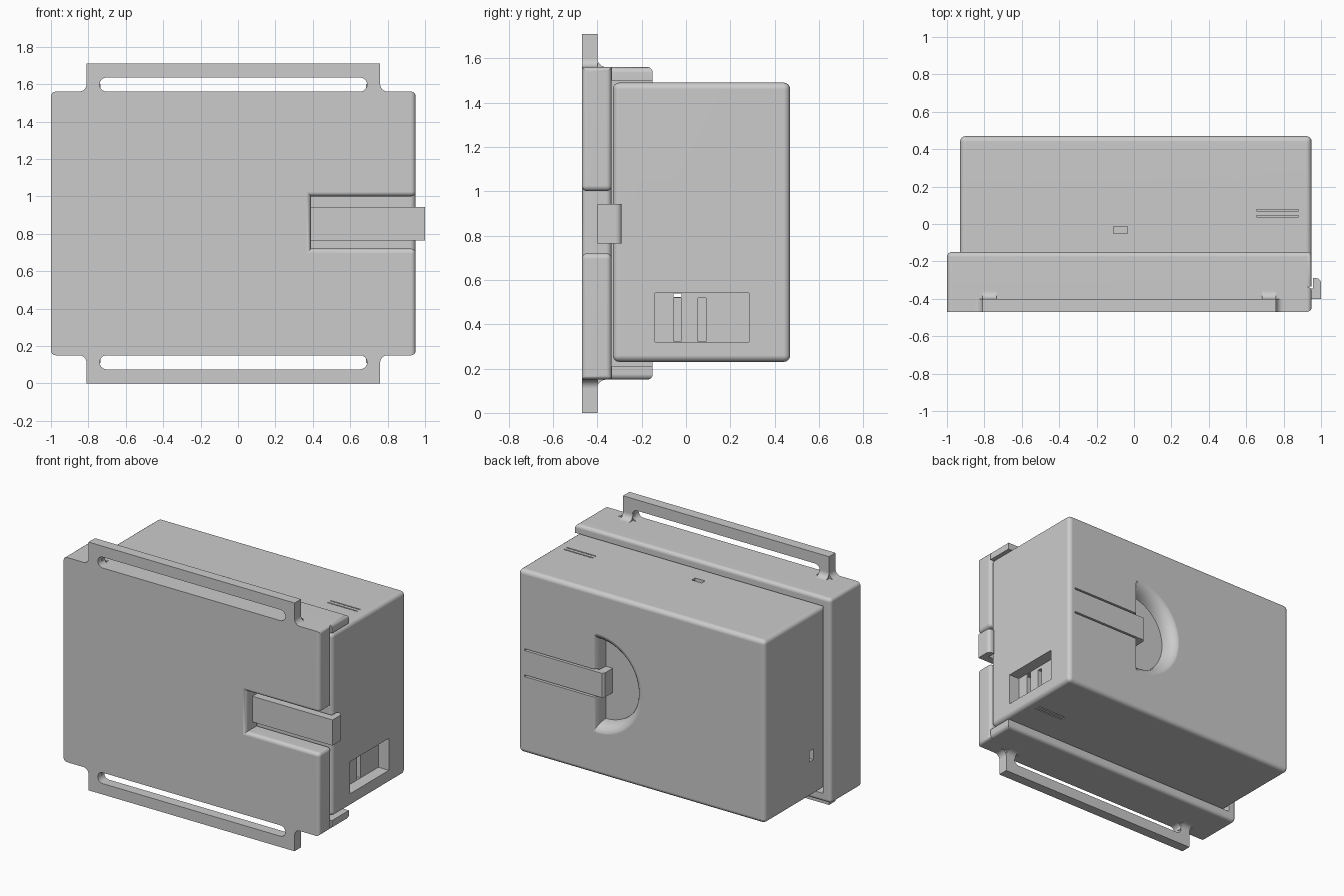
import bpy, bmesh, math
from mathutils import Vector

if "Cube" in bpy.data.objects:
    bpy.data.objects.remove(bpy.data.objects["Cube"])

grey = bpy.data.materials.new("light_grey")
grey.diffuse_color = (0.6, 0.6, 0.6, 1)
grey.use_nodes = True
grey.node_tree.nodes["Principled BSDF"].inputs["Base Color"].default_value = grey.diffuse_color


def finish(name, bm):
    bmesh.ops.recalc_face_normals(bm, faces=bm.faces)
    me = bpy.data.meshes.new(name)
    bm.to_mesh(me)
    bm.free()
    me.materials.append(grey)
    ob = bpy.data.objects.new(name, me)
    bpy.context.collection.objects.link(ob)
    return ob


def activate(ob):
    bpy.ops.object.select_all(action='DESELECT')
    ob.select_set(True)
    bpy.context.view_layer.objects.active = ob


def smooth(ob):
    activate(ob)
    bpy.ops.object.shade_smooth_by_angle(angle=math.radians(32))
    ob.modifiers.new("even_normals", 'WEIGHTED_NORMAL').keep_sharp = True


def prism(pts, axis, a, b):
    """Extrude a 2D outline along an axis (0=x, 1=y, 2=z) from a to b."""
    bm = bmesh.new()

    def put(p, t):
        c = list(p)
        c.insert(axis, t)
        return bm.verts.new(c)
    lo = [put(p, a) for p in pts]
    hi = [put(p, b) for p in pts]
    bm.faces.new(lo)
    bm.faces.new(hi[::-1])
    n = len(pts)
    for i in range(n):
        bm.faces.new((lo[i], hi[i], hi[(i + 1) % n], lo[(i + 1) % n]))
    bmesh.ops.recalc_face_normals(bm, faces=bm.faces)
    return bm


def block(x0, x1, y0, y1, z0, z1):
    return prism([(x0, z0), (x1, z0), (x1, z1), (x0, z1)], 1, y0, y1)


def round_edges(bm, rule, width, segments=4):
    edges = []
    for e in bm.edges:
        mid = (e.verts[0].co + e.verts[1].co) / 2
        d = e.verts[1].co - e.verts[0].co
        if rule(mid, abs(d.y) > 0.9 * d.length):
            edges.append(e)
    bmesh.ops.bevel(bm, geom=edges, offset=width, segments=segments,
                    profile=0.5, affect='EDGES', clamp_overlap=True)


def cut(ob, bm):
    tool = finish("cutter", bm)
    tool.hide_render = True
    m = ob.modifiers.new("cut", 'BOOLEAN')
    m.operation, m.solver, m.object = 'DIFFERENCE', 'EXACT', tool
    activate(ob)
    bpy.ops.object.modifier_apply(modifier=m.name)
    bpy.data.objects.remove(tool)


def arc(cx, cz, r, a0, a1, n=8):
    return [(cx + r * math.cos(math.radians(a0 + (a1 - a0) * i / n)),
             cz + r * math.sin(math.radians(a0 + (a1 - a0) * i / n))) for i in range(n + 1)]


def near(a, b):
    return abs(a - b) < 1e-3


def outer(m):
    return near(m.z, 0.15) or near(m.z, 1.56) or near(m.x, -1)


# main enclosure
bm = block(-0.93, 0.95, -0.33, 0.47, 0.23, 1.49)
round_edges(bm, lambda m, along: True, 0.03)
case = finish("case", bm)

# thumb recess on the back: half disc with a flared rim
bm = bmesh.new()
rings = []
levels = [(math.radians(15 * i), 0.0) for i in range(7)] + [(math.pi / 2, 0.02)]
for a, extra in levels:
    flare = 1 - math.cos(a)
    r, xf = 0.28 + 0.07 * flare, 0.35 + 0.03 * flare
    y = 0.37 + 0.101 * math.sin(a) + extra
    ring = [(xf, 0.86 + r)] + arc(0.35, 0.86, r, 90, 270, 36) + [(xf + 0.0, 0.86 - r)]
    ring[0] = (xf + 0.001, 0.86 + r)
    ring[-1] = (xf + 0.001, 0.86 - r)
    rings.append([bm.verts.new((x, y, z)) for x, z in ring])
for p, q in zip(rings, rings[1:]):
    for i in range(len(p)):
        j = (i + 1) % len(p)
        bm.faces.new((p[i], p[j], q[j], q[i]))
bm.faces.new(rings[0])
bm.faces.new(rings[-1][::-1])
cut(case, bm)

# back latch slits, side window and its inner slots, small vents
cuts = [(0.36, 0.90, 0.37, 0.5, z - 0.006, z + 0.006) for z in (0.765, 0.945)]
cuts += [(0.87, 1.0, -0.14, 0.285, 0.32, 0.54),
         (0.83, 0.88, -0.055, -0.022, 0.322, 0.518),
         (0.83, 0.88, 0.055, 0.09, 0.322, 0.518),
         (-0.9, 0.88, -0.056, -0.02, 0.522, 0.538),
         (-1.0, -0.88, -0.058, -0.018, 0.475, 0.55),
         (-0.11, -0.035, -0.05, -0.013, 1.44, 1.6)]
for y in (0.042, 0.073):
    for z in (0.2, 1.46):
        cuts.append((0.655, 0.88, y - 0.004, y + 0.004, z, z + 0.06))
for c in cuts:
    cut(case, block(*c))
smooth(case)

# back latch tip reaching over the recess
bm = prism([(0.42, 0.37), (0.30, 0.37), (0.30, 0.455), (0.312, 0.47), (0.42, 0.47)],
           2, 0.771, 0.939)
smooth(finish("back_latch_tip", bm))

# bracket front plate with the latch notch
bm = prism([(-1, 0.15), (0.95, 0.15), (0.95, 0.72), (0.39, 0.72),
            (0.39, 1.0), (0.95, 1.0), (0.95, 1.56), (-1, 1.56)], 1, -0.47, -0.335)
round_edges(bm, lambda m, along: (not near(m.x, 0.39)) if along else not outer(m), 0.025)
smooth(finish("bracket_plate", bm))

# bracket walls on three sides, open on the right
bm = prism([(0.95, 0.15), (-1, 0.15), (-1, 1.56), (0.95, 1.56),
            (0.95, 1.50), (-0.94, 1.50), (-0.94, 0.21), (0.95, 0.21)], 1, -0.335, -0.15)
round_edges(bm, lambda m, along: outer(m) and (along or near(m.y, -0.15)), 0.025)
smooth(finish("bracket_walls", bm))

# strap loops at the top and bottom
loop = arc(-0.85, 1.60, 0.04, -90, 0) + [(-0.81, 1.71), (0.76, 1.71)]
loop += arc(0.80, 1.60, 0.04, 180, 270)
loop += arc(0.6525, 1.5975, 0.0375, -90, 90, 12)
loop += arc(-0.7025, 1.5975, 0.0375, 90, 270, 12)
fillet = [(-0.43, 1.55), (-0.36, 1.55)] + arc(-0.36, 1.60, 0.04, 270, 180) + [(-0.43, 1.60)]
for side in ("top", "bottom"):
    def flip(pts):
        return [(a, b if side == "top" else 1.71 - b) for a, b in pts]
    smooth(finish(side + "_strap_loop", prism(flip(loop), 1, -0.47, -0.40)))
    for tag, x0, x1 in (("left", -0.81, -0.735), ("right", 0.685, 0.76)):
        smooth(finish(side + "_loop_fillet_" + tag, prism(flip(fillet), 0, x0, x1)))

# front spring latch with a hook around the case edge
hook = [(0.38, -0.40), (1.0, -0.40), (1.0, -0.315)] + arc(0.975, -0.315, 0.025, 0, 90, 5)
hook += [(0.957, -0.29), (0.957, -0.345), (0.38, -0.345)]
smooth(finish("front_latch", prism(hook, 2, 0.765, 0.942)))
